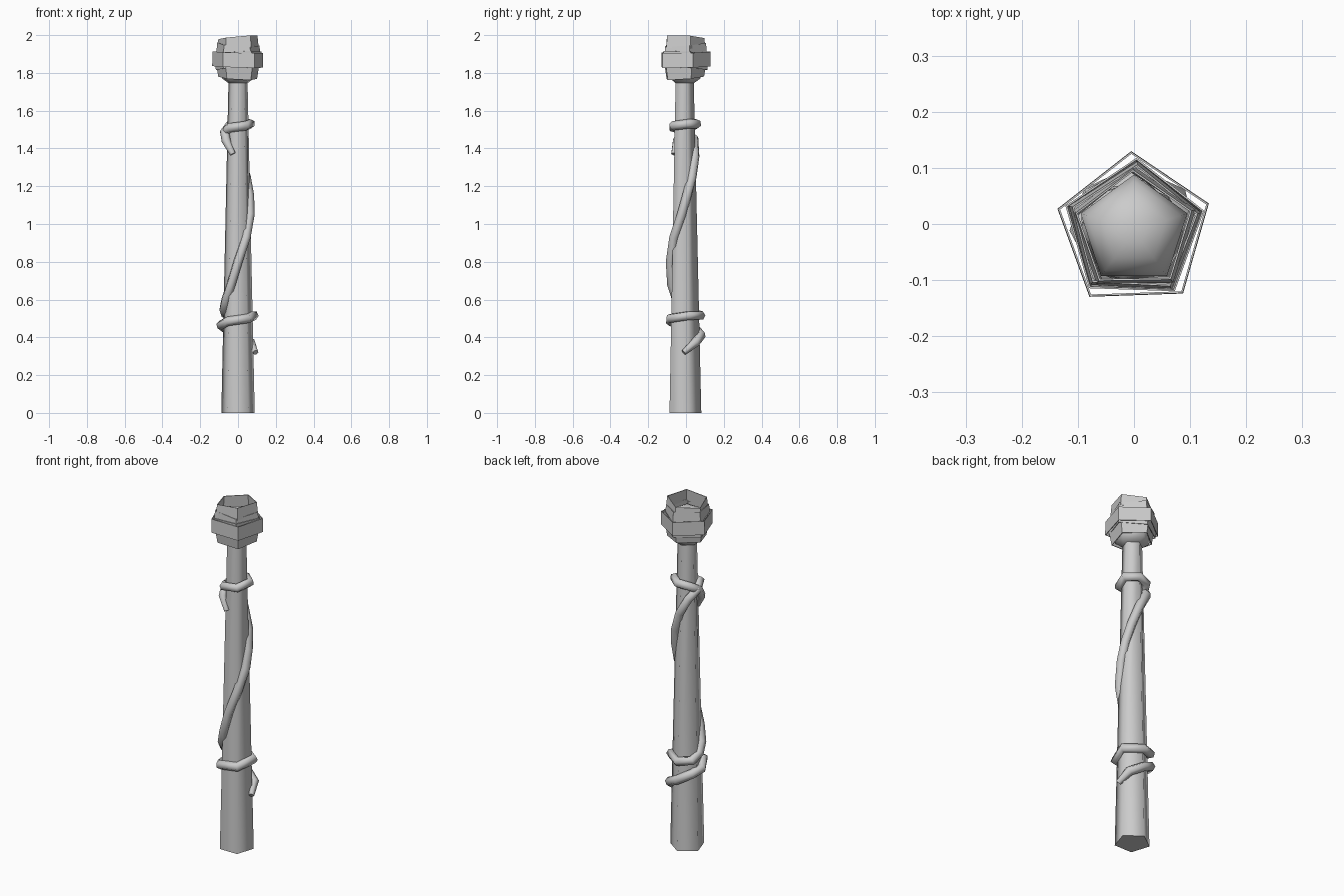
import bpy, bmesh
from math import sin, cos, radians

if "Cube" in bpy.data.objects:
    bpy.data.objects.remove(bpy.data.objects["Cube"])

CY = -0.012      # axis offset that centres the pentagon's bounding box
SIDES = 5


def finish(name, bm, smooth):
    bmesh.ops.recalc_face_normals(bm, faces=bm.faces)
    me = bpy.data.meshes.new(name)
    bm.to_mesh(me)
    bm.free()
    ob = bpy.data.objects.new(name, me)
    bpy.context.collection.objects.link(ob)
    if smooth:
        bpy.ops.object.select_all(action='DESELECT')
        ob.select_set(True)
        bpy.context.view_layer.objects.active = ob
        bpy.ops.object.shade_smooth_by_angle(angle=radians(75))
    return ob


def ring(bm, r, z, turn=0, tx=0, ty=0):
    vs = []
    for i in range(SIDES):
        a = radians(90 + turn + 360 / SIDES * i)
        x, y = r * cos(a), r * sin(a)
        vs.append(bm.verts.new((x, y + CY, z + x * tx + y * ty)))
    return vs


def loft(bm, rings):
    for a, b in zip(rings, rings[1:]):
        for i in range(SIDES):
            j = (i + 1) % SIDES
            bm.faces.new((a[i], a[j], b[j], b[i]))


def lathe(name, profile):
    bm = bmesh.new()
    rings = [ring(bm, r, z) for r, z in profile]
    loft(bm, rings)
    bm.faces.new(rings[0])
    bm.faces.new(rings[-1])
    return finish(name, bm, True)


def band(name, r0, r1, z, h, turn, tx, ty):
    bm = bmesh.new()
    loft(bm, [ring(bm, r0, z - h / 2, turn, tx, ty),
              ring(bm, r1, z + h / 2, turn, tx, ty)])
    ob = finish(name, bm, False)
    m = ob.modifiers.new("thickness", 'SOLIDIFY')
    m.thickness = 0.004
    m.offset = -1


# tapered five-sided shaft and the rounded core of the head
lathe("shaft", [(0.093, 0), (0.053, 1.755)])
lathe("head_core", [(0.053, 1.745), (0.088, 1.77), (0.1, 1.81), (0.1, 1.87),
                    (0.088, 1.91), (0.06, 1.938), (0.025, 1.95)])

# cloth strips wrapped around the head
band("wrap_bottom", 0.104, 0.117, 1.81, 0.075, 3, -0.06, 0.08)
band("wrap_inner", 0.125, 0.130, 1.865, 0.085, -2, 0.05, -0.05)
band("wrap_outer", 0.142, 0.141, 1.87, 0.078, 2, -0.03, 0.02)
band("wrap_shoulder", 0.124, 0.118, 1.915, 0.07, -3, -0.07, 0.08)
band("wrap_top", 0.116, 0.109, 1.955, 0.068, 1, 0.09, -0.04)

# vine winding up the shaft: (angle, height)
path = [(0, .32), (40, .37), (90, .41), (140, .45), (180, .465), (234, .485),
        (306, .50), (378, .515), (450, .515), (500, .525), (540, .55),
        (570, .60), (600, .68), (630, .80), (670, .93), (710, 1.05),
        (735, 1.15), (765, 1.25), (805, 1.36), (850, 1.45), (890, 1.49),
        (954, 1.51), (1026, 1.52), (1098, 1.53), (1160, 1.53), (1215, 1.52),
        (1260, 1.49), (1290, 1.44), (1323, 1.37)]
cu = bpy.data.curves.new("vine", 'CURVE')
cu.dimensions = '3D'
cu.bevel_depth = 0.025
cu.bevel_resolution = 1
cu.use_fill_caps = True
sp = cu.splines.new('POLY')
sp.points.add(len(path) - 1)
for i, (p, (deg, z)) in enumerate(zip(sp.points, path)):
    shaft_r = 0.093 - 0.04 * z / 1.755
    r = shaft_r * 0.86 + (0.02 if z < 0.53 or z > 1.4 else 0.006)
    a = radians(deg)
    p.co = (r * cos(a), r * sin(a) + CY, z, 1)
    p.radius = 0.6 if i in (0, len(path) - 1) else 1.0
sp.use_smooth = True
vine = bpy.data.objects.new("vine", cu)
bpy.context.collection.objects.link(vine)
